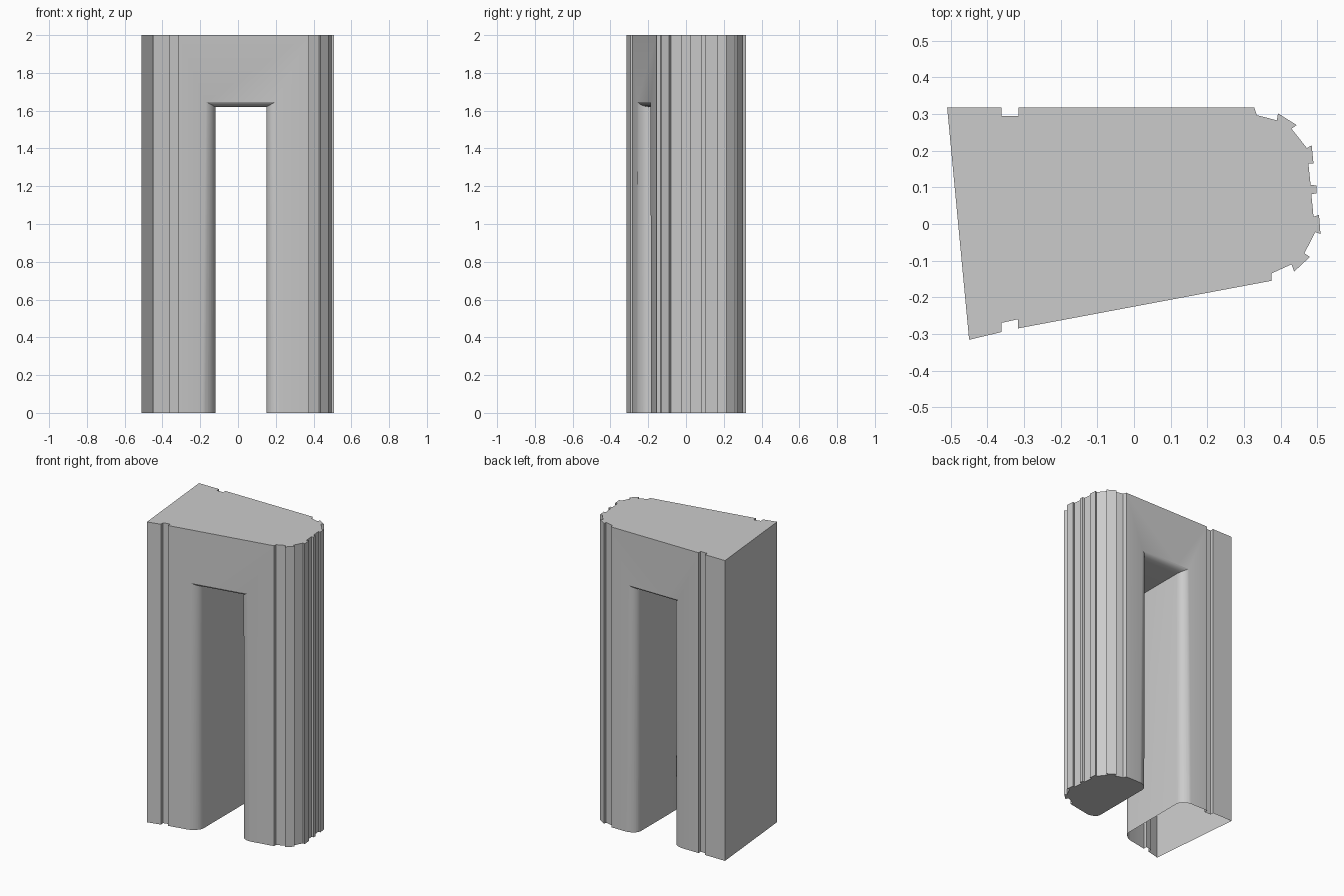
import bpy, bmesh, math

if "Cube" in bpy.data.objects:
    bpy.data.objects.remove(bpy.data.objects["Cube"])

H = 2.0


def make_object(name, bm):
    bmesh.ops.recalc_face_normals(bm, faces=bm.faces)
    mesh = bpy.data.meshes.new(name)
    bm.to_mesh(mesh)
    bm.free()
    ob = bpy.data.objects.new(name, mesh)
    bpy.context.collection.objects.link(ob)
    return ob


# Plan outline: tapered body, shallow grooves and a ribbed rounded end
outline = [
    (-.51, .318), (-.45, -.316), (-.362, -.295), (-.362, -.27), (-.317, -.26),
    (-.317, -.285), (.375, -.155), (.375, -.135), (.43, -.11), (.437, -.13),
    (.48, -.09), (.465, -.08), (.495, -.022), (.509, -.027), (.505, .025),
    (.49, .02), (.484, .082), (.498, .083), (.498, .105), (.482, .107),
    (.476, .165), (.49, .165), (.485, .215), (.472, .207), (.43, .26),
    (.444, .27), (.393, .302), (.39, .283), (.335, .297), (.328, .318),
    (-.315, .318), (-.315, .295), (-.362, .295), (-.362, .318)]

bm = bmesh.new()
base = bm.faces.new([bm.verts.new((x, y, 0)) for x, y in outline])
ext = bmesh.ops.extrude_face_region(bm, geom=[base], use_keep_orig=True)
top_verts = [g for g in ext['geom'] if isinstance(g, bmesh.types.BMVert)]
bmesh.ops.translate(bm, verts=top_verts, vec=(0, 0, H))
pillar = make_object("arch_pillar", bm)


# Doorway cutter: straight passage that flares into both wall faces
def front_y(x):
    return -.285 + (x + .317) * .188


STEPS = 8
sections = [('front', k) for k in range(STEPS, -1, -1)]
sections += [('back', k) for k in range(STEPS + 1)]
bm = bmesh.new()
rings = []
for side, k in sections:
    a = math.radians(90) * k / STEPS
    inset = .06 * (1 - math.sin(a)) - .002
    flare = 1 - math.cos(a)
    low, high, rise = .09 * flare, .065 * flare, .035 * flare
    ring = []
    for x, z in ((-.12 - low, -.05), (.15 + low, -.05),
                 (.15 + high, 1.62 + rise), (-.12 - high, 1.62 + rise)):
        y = front_y(x) + inset if side == 'front' else .318 - inset
        ring.append(bm.verts.new((x, y, z)))
    rings.append(ring)
for r0, r1 in zip(rings, rings[1:]):
    for i in range(4):
        j = (i + 1) % 4
        bm.faces.new((r0[i], r0[j], r1[j], r1[i]))
bm.faces.new(rings[0])
bm.faces.new(rings[-1])
bmesh.ops.triangulate(bm, faces=bm.faces)
cutter = make_object("doorway_cutter", bm)
cutter.hide_render = True

mod = pillar.modifiers.new("doorway", 'BOOLEAN')
mod.operation = 'DIFFERENCE'
mod.solver = 'EXACT'
mod.object = cutter
bpy.context.view_layer.objects.active = pillar
pillar.select_set(True)
bpy.ops.object.modifier_apply(modifier=mod.name)
bpy.data.objects.remove(cutter)

# The wide leg is open underneath
bm = bmesh.new()
bm.from_mesh(pillar.data)
under = [f for f in bm.faces
         if all(v.co.z < .001 for v in f.verts) and f.calc_center_median().x < 0]
bmesh.ops.delete(bm, geom=under, context='FACES_ONLY')
bm.to_mesh(pillar.data)
bm.free()

bpy.ops.object.shade_smooth_by_angle(angle=math.radians(25))
